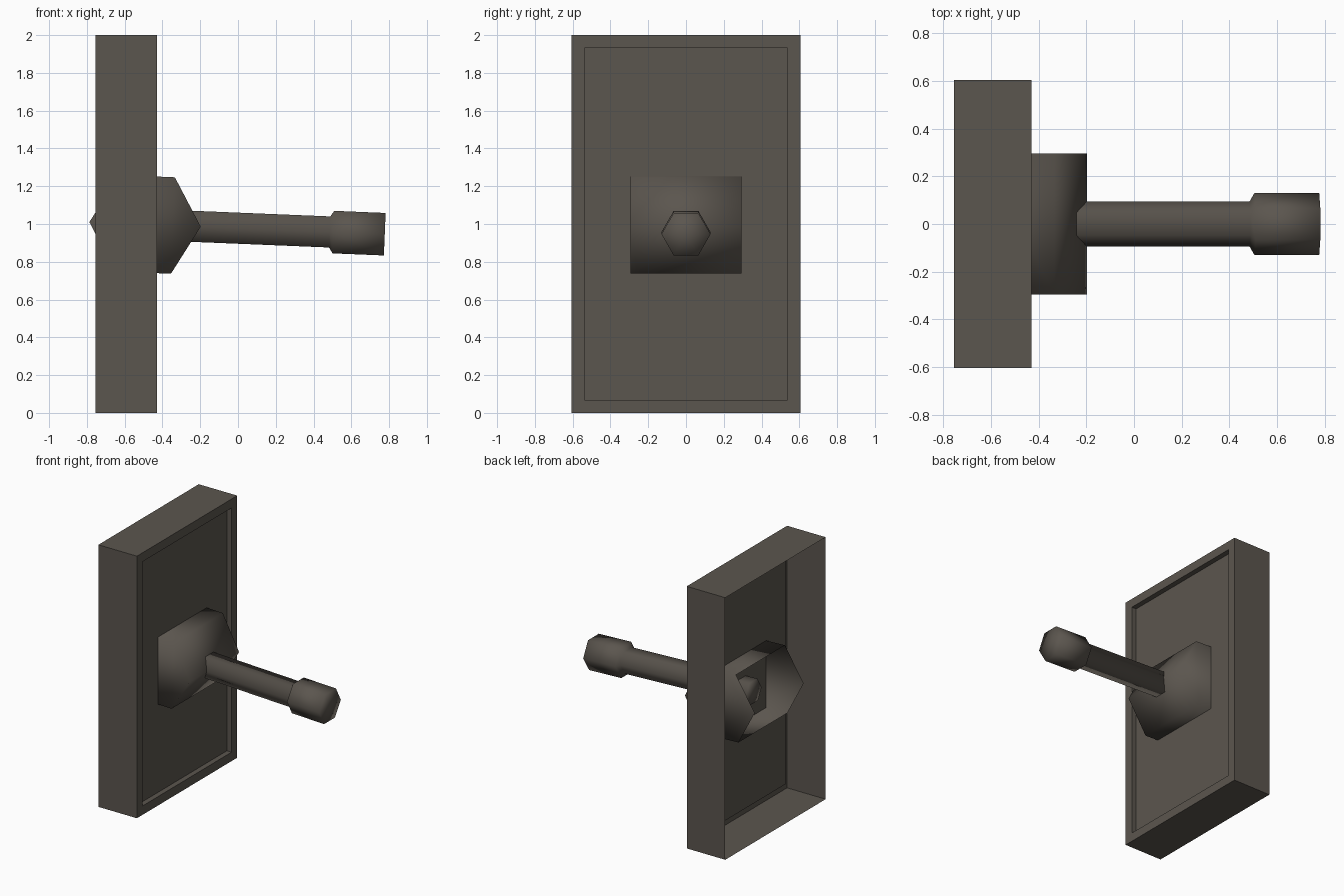
import bpy, bmesh, math
from mathutils import Matrix

if "Cube" in bpy.data.objects:
    bpy.data.objects.remove(bpy.data.objects["Cube"])

metal = bpy.data.materials.new("dark_warm_grey")
metal.diffuse_color = (0.105, 0.092, 0.077, 1)
metal.use_nodes = True
metal.node_tree.nodes["Principled BSDF"].inputs["Base Color"].default_value = metal.diffuse_color


def finish(bm, name, smooth):
    for f in bm.faces:
        f.smooth = smooth
    me = bpy.data.meshes.new(name)
    bm.to_mesh(me)
    bm.free()
    me.materials.append(metal)
    ob = bpy.data.objects.new(name, me)
    bpy.context.collection.objects.link(ob)
    return ob


def bridge(bm, rings):
    # quads between consecutive closed rings
    for a, b in zip(rings, rings[1:]):
        n = len(a)
        for i in range(n):
            j = (i + 1) % n
            bm.faces.new((a[i], a[j], b[j], b[i]))


# Wall housing: thin box open at the back, rimmed front with recessed panel
bm = bmesh.new()
rings = []
for x, inset in ((-0.755, 0), (-0.43, 0), (-0.43, 0.068), (-0.47, 0.068)):
    y, z0, z1 = 0.605 - inset, inset, 2 - inset
    rings.append([bm.verts.new((x, *p)) for p in ((-y, z0), (y, z0), (y, z1), (-y, z1))])
bridge(bm, rings)
bm.faces.new(rings[-1])
bmesh.ops.recalc_face_normals(bm, faces=bm.faces)
if next(f for f in bm.faces if len(set(f.verts) & set(rings[-1])) == 4).normal.x < 0:
    bmesh.ops.reverse_faces(bm, faces=bm.faces)
finish(bm, "wall_housing", False)

# Pivot frame shared by hub and lever: slight downward tilt
pivot = Matrix.Translation((-0.492, 0, 0.998)) @ Matrix.Rotation(math.radians(2.35), 4, 'Y')

# Pivot hub: six-sided drum across y, its two rear sides left open
bm = bmesh.new()
rings = [[bm.verts.new((0.295 * math.cos(k * math.pi / 3), y, 0.295 * math.sin(k * math.pi / 3)))
          for k in range(6)] for y in (-0.295, 0.295)]
bridge(bm, rings)
for r in rings:
    bm.faces.new(r)
bmesh.ops.recalc_face_normals(bm, faces=bm.faces)
rear = [f for f in bm.faces if abs(f.normal.y) < 0.5 and f.normal.x < -0.5]
bmesh.ops.delete(bm, geom=rear, context='FACES')
bm.transform(pivot)
finish(bm, "pivot_hub", True)

# Lever: six-sided shaft widening to a grip, closed with fanned ends
bm = bmesh.new()
rings = []
for x, r in ((-0.08, 0.095), (0.978, 0.095), (0.998, 0.13), (1.27, 0.13)):
    rings.append([bm.verts.new((x, r * math.cos(k * math.pi / 3), r * math.sin(k * math.pi / 3)))
                  for k in range(6)])
bridge(bm, rings)
ends = [bm.faces.new(rings[0]), bm.faces.new(rings[-1])]
bmesh.ops.poke(bm, faces=ends)
bmesh.ops.recalc_face_normals(bm, faces=bm.faces)
bm.transform(pivot)
finish(bm, "lever", True)
